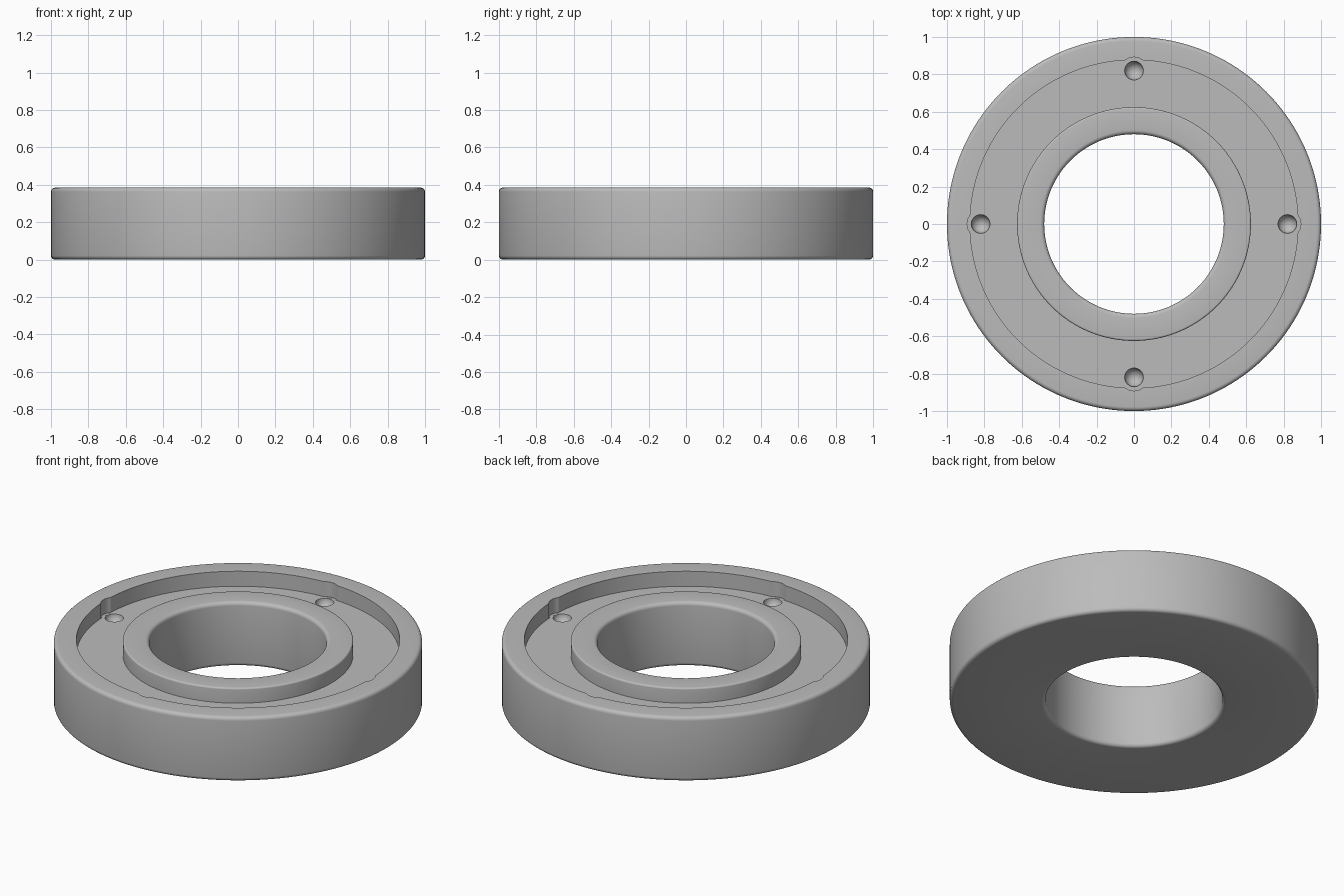
import bpy, bmesh
from math import cos, sin, pi, radians

cube = bpy.data.objects.get("Cube")
if cube:
    bpy.data.objects.remove(cube)

HEIGHT, FLOOR = 0.385, 0.295
OUTER, RECESS, BOSS, BORE = 1.0, 0.877, 0.625, 0.48
PIN_RADIUS = 0.82

metal = bpy.data.materials.new("plain grey")
metal.use_nodes = True
grey = (0.5, 0.5, 0.5, 1)
metal.diffuse_color = grey
metal.node_tree.nodes["Principled BSDF"].inputs["Base Color"].default_value = grey


def fillet(r, z, size, start, steps=5):
    """Quarter-round profile points about (r, z), turning anticlockwise."""
    angles = [radians(start + 90 * i / steps) for i in range(steps + 1)]
    return [(r + size * cos(a), z + size * sin(a)) for a in angles]


def lathe(name, profile, segments, centre=(0, 0)):
    """Closed solid of revolution; points on the axis are merged."""
    bm = bmesh.new()
    rings = []
    for i in range(segments):
        a = 2 * pi * i / segments
        rings.append([bm.verts.new((centre[0] + r * cos(a), centre[1] + r * sin(a), z))
                      for r, z in profile])
    count = len(profile)
    for i in range(segments):
        here, there = rings[i], rings[(i + 1) % segments]
        for j in range(count):
            k = (j + 1) % count
            if profile[j][0] + profile[k][0] > 0:
                bm.faces.new((here[j], there[j], there[k], here[k]))
    bmesh.ops.remove_doubles(bm, verts=bm.verts, dist=1e-5)
    bmesh.ops.recalc_face_normals(bm, faces=bm.faces)
    mesh = bpy.data.meshes.new(name)
    bm.to_mesh(mesh)
    bm.free()
    mesh.materials.append(metal)
    obj = bpy.data.objects.new(name, mesh)
    bpy.context.collection.objects.link(obj)
    return obj


# Ring body: rounded rim, recessed channel, raised boss and through bore
f, s = 0.022, 0.01
profile = (fillet(OUTER - f, f, f, -90)
           + fillet(OUTER - f, HEIGHT - f, f, 0)
           + [(RECESS, HEIGHT), (RECESS, FLOOR), (BOSS, FLOOR)]
           + fillet(BOSS - s, HEIGHT - s, s, 0)
           + fillet(BORE + f, HEIGHT - f, f, 90)
           + fillet(BORE + f, f, f, 180))
ring = lathe("flanged_ring", profile, 160)

# Four round dimples, each with a wider relief cut up through the recess wall
dimple = [(0, FLOOR - 0.05)] + fillet(0, FLOOR, 0.05, -90, 8)[1:]
cutter_profile = dimple + [(0.05, FLOOR + 0.0005), (0.072, FLOOR + 0.0005),
                           (0.072, HEIGHT + 0.1), (0, HEIGHT + 0.1)]
cutters = []
for i in range(4):
    a = i * pi / 2
    cutter = lathe("dimple_cutter", cutter_profile, 32,
                   (PIN_RADIUS * cos(a), PIN_RADIUS * sin(a)))
    cutter.hide_render = True
    cutters.append(cutter)
    cut = ring.modifiers.new("dimple", 'BOOLEAN')
    cut.operation = 'DIFFERENCE'
    cut.solver = 'EXACT'
    cut.object = cutter

# Apply the cuts and drop the helpers
bpy.ops.object.select_all(action='DESELECT')
bpy.context.view_layer.objects.active = ring
ring.select_set(True)
for mod in list(ring.modifiers):
    bpy.ops.object.modifier_apply(modifier=mod.name)
for cutter in cutters:
    bpy.data.objects.remove(cutter)
bpy.ops.object.shade_smooth_by_angle(angle=radians(30))
